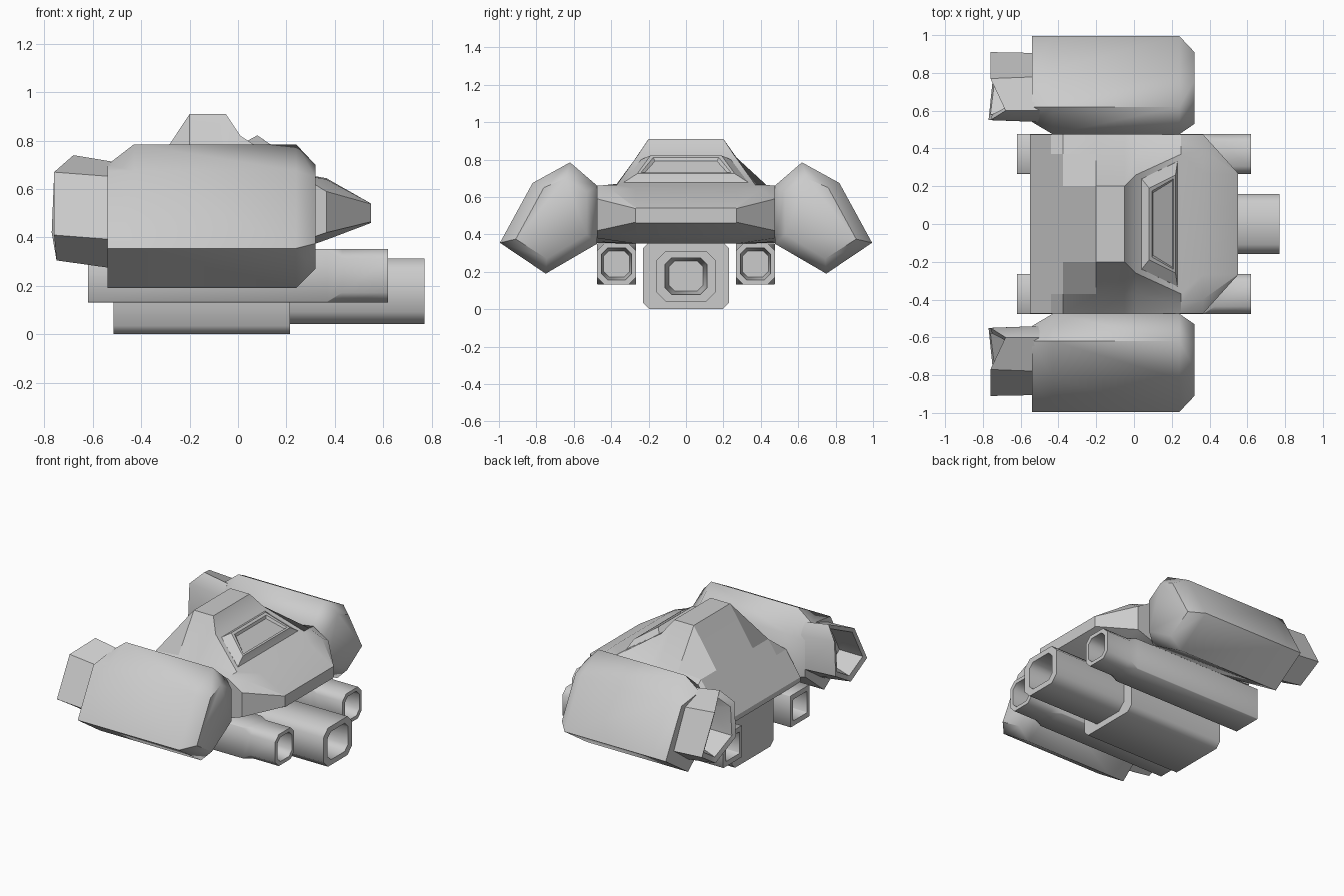
import bpy, bmesh
from math import radians


def loft(name, rings, angle=50, mirror=False):
    """Skin a series of equal-length closed rings, cap both ends."""
    bm = bmesh.new()
    loops = [[bm.verts.new(p) for p in ring] for ring in rings]
    n = len(loops[0])
    for a, b in zip(loops, loops[1:]):
        for i in range(n):
            j = (i + 1) % n
            bm.faces.new((a[i], a[j], b[j], b[i]))
    bm.faces.new(loops[0][::-1])
    bm.faces.new(loops[-1])
    bmesh.ops.recalc_face_normals(bm, faces=bm.faces)
    me = bpy.data.meshes.new(name)
    bm.to_mesh(me)
    bm.free()
    ob = bpy.data.objects.new(name, me)
    bpy.context.collection.objects.link(ob)
    bpy.ops.object.select_all(action='DESELECT')
    ob.select_set(True)
    bpy.context.view_layer.objects.active = ob
    bpy.ops.object.shade_smooth_by_angle(angle=radians(angle))
    if mirror:
        m = ob.modifiers.new("mirror", 'MIRROR')
        m.use_axis = (False, True, False)
        m.use_mirror_merge = False
    return ob


def at(x, prof):
    return [(x, y, z) for y, z in prof]


def octo(x, cy, cz, hy, hz, c):
    """Chamfered rectangle in the yz plane."""
    return [(x, cy + y, cz + z) for y, z in (
        (hy, hz - c), (hy - c, hz), (c - hy, hz), (-hy, hz - c),
        (-hy, c - hz), (c - hy, -hz), (hy - c, -hz), (hy, c - hz))]


# Central hull: half sections (top, shelf, side top, side bottom, belly) along x
hull = [
    (-.55, [(.2, .385), (.37, .385), (.475, .385), (.475, .355), (.27, .35)]),
    (-.44, [(.2, .55), (.37, .55), (.475, .55), (.475, .355), (.27, .35)]),
    (-.375, [(.2, .645), (.37, .645), (.475, .55), (.475, .355), (.27, .35)]),
    (-.20, [(.2, .91), (.37, .66), (.475, .55), (.475, .355), (.27, .35)]),
    (-.05, [(.2, .91), (.37, .66), (.475, .55), (.475, .355), (.27, .35)]),
    (.01, [(.26, .82), (.37, .67), (.475, .58), (.475, .36), (.27, .35)]),
    (.25, [(.37, .665), (.43, .664), (.475, .66), (.475, .38), (.27, .35)]),
    (.365, [(.27, .645), (.40, .64), (.475, .59), (.475, .42), (.27, .39)]),
    (.55, [(.265, .54), (.268, .54), (.27, .538), (.27, .465), (.265, .46)]),
]
loft("hull", [at(x, h + [(-y, z) for y, z in reversed(h)]) for x, h in hull], 25)


# Raised canopy with a recessed pane
def pane(x0, z0, y0, x1, z1, y1):
    return [(x0, y0, z0), (x1, y1, z1), (x1, -y1, z1), (x0, -y0, z0)]


loft("canopy", [pane(.03, .78, .25, .24, .65, .34),
                pane(.04, .80, .24, .23, .68, .33),
                pane(.08, .822, .19, .22, .725, .26),
                pane(.095, .811, .175, .21, .732, .24),
                pane(.10, .792, .165, .205, .72, .23)], 20)

# Engine pods
full = [(.475, .66), (.62, .785), (.82, .675), (.995, .355), (.75, .19), (.475, .35)]
nose = [(.53, .625), (.645, .70), (.76, .65), (.91, .375), (.745, .27), (.53, .40)]
tail = [(.54, .61), (.62, .70), (.82, .675), (.995, .355), (.75, .19), (.54, .36)]
loft("engine_pod", [at(-.54, tail), at(-.43, full), at(.24, full), at(.32, nose)],
     50, True)

# Exhaust nozzles with a slanted hollow rim
rim = [(-.76, .55, .66), (-.68, .60, .74), (-.76, .77, .67),
       (-.76, .91, .41), (-.75, .745, .305), (-.77, .55, .42)]


def shrink(ring, s, dx):
    return [(x + dx, .72 + (y - .72) * s, .52 + (z - .52) * s) for x, y, z in ring]


root = [(.54, .64), (.60, .71), (.78, .65), (.905, .39), (.745, .27), (.54, .41)]
loft("exhaust_nozzle", [at(-.50, root), rim, shrink(rim, .82, .01),
                        [(-.60, y, z) for x, y, z in shrink(rim, .6, 0)]], 40, True)

# Central cannon housing and barrel
loft("cannon_housing", [octo(-.515, 0, .18, .23, .18, .035),
                        octo(.215, 0, .18, .23, .18, .035)])
loft("cannon_barrel", [octo(.1, 0, .177, .158, .135, .05),
                       octo(.77, 0, .177, .158, .135, .05),
                       octo(.77, 0, .177, .112, .098, .035),
                       octo(.50, 0, .177, .09, .08, .03)])

# Side guns: square tube at the rear, chamfered muzzle at the front
cy, cz, r = .371, .242, .105
loft("side_gun", [octo(-.50, cy, cz, .07, .07, .004),
                  octo(-.62, cy, cz, .075, .075, .004),
                  octo(-.62, cy, cz, r, .11, .004),
                  octo(.37, cy, cz, r, .11, .004),
                  octo(.43, cy, cz, r, .11, .04),
                  octo(.62, cy, cz, r, .11, .04),
                  octo(.62, cy, cz, .08, .085, .032),
                  octo(.45, cy, cz, .07, .07, .03)], 50, True)
